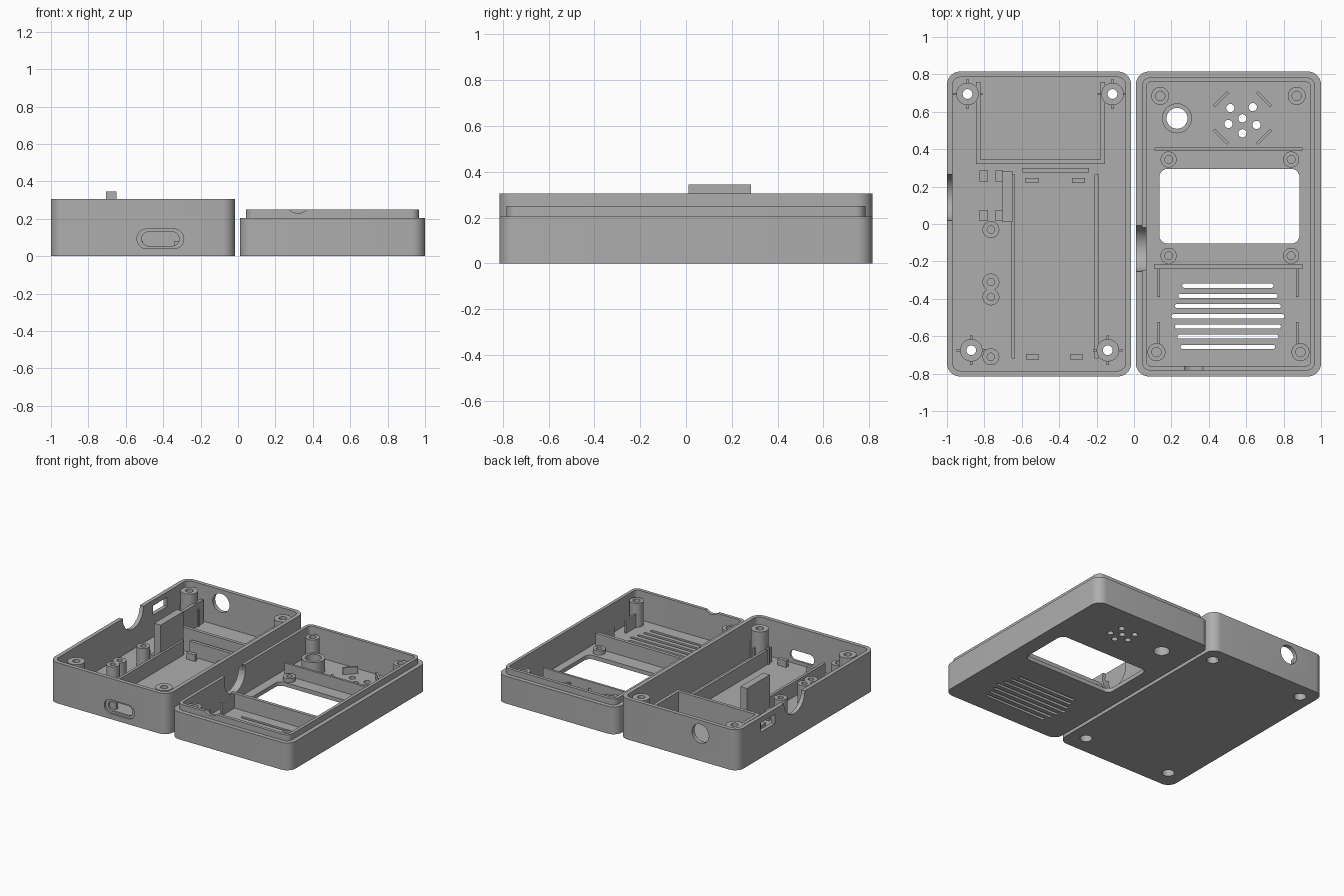
import bpy, bmesh, math
from mathutils import Matrix, Vector

if "Cube" in bpy.data.objects:
    bpy.data.objects.remove(bpy.data.objects["Cube"])

grey = bpy.data.materials.new("matte_grey")
grey.diffuse_color = (0.42, 0.42, 0.42, 1)
grey.use_nodes = True
grey.node_tree.nodes["Principled BSDF"].inputs["Base Color"].default_value = grey.diffuse_color
FLOOR = 0.03


def finish(name, bm):
    bmesh.ops.recalc_face_normals(bm, faces=bm.faces)
    me = bpy.data.meshes.new(name)
    bm.to_mesh(me)
    bm.free()
    me.materials.append(grey)
    ob = bpy.data.objects.new(name, me)
    bpy.context.collection.objects.link(ob)
    return ob


def prism(name, pts, lo, hi, axis="z"):
    """Extrude a 2D outline along an axis; x uses (y, z), y uses (x, z)."""
    place = {"z": lambda a, b, c: (a, b, c), "x": lambda a, b, c: (c, a, b),
             "y": lambda a, b, c: (a, c, b)}[axis]
    bm = bmesh.new()
    f = bm.faces.new([bm.verts.new(place(a, b, lo)) for a, b in pts])
    r = bmesh.ops.extrude_face_region(bm, geom=[f])
    vs = [g for g in r["geom"] if isinstance(g, bmesh.types.BMVert)]
    bmesh.ops.translate(bm, verts=vs, vec=Vector(place(0, 0, hi - lo)))
    return finish(name, bm)


def rounded(x0, x1, y0, y1, r, n=8):
    pts = []
    for k, (cx, cy) in enumerate([(x1 - r, y1 - r), (x0 + r, y1 - r), (x0 + r, y0 + r), (x1 - r, y0 + r)]):
        for i in range(n + 1):
            a = math.pi / 2 * (k + i / n)
            p = (cx + r * math.cos(a), cy + r * math.sin(a))
            if not pts or math.dist(p, pts[-1]) > 1e-5:
                pts.append(p)
    if math.dist(pts[0], pts[-1]) < 1e-5:
        pts.pop()
    return pts


def circle(cx, cy, r, n=40):
    return [(cx + r * math.cos(2 * math.pi * i / n), cy + r * math.sin(2 * math.pi * i / n)) for i in range(n)]


def box(name, x0, x1, y0, y1, z1, z0=FLOOR - 0.005):
    return prism(name, [(x0, y0), (x1, y0), (x1, y1), (x0, y1)], z0, z1)


def lathe(name, x, y, profile, n=32):
    """Closed ring of (radius, height) points turned around a vertical axis."""
    bm = bmesh.new()
    rings = []
    for i in range(n):
        a = 2 * math.pi * i / n
        rings.append([bm.verts.new((x + r * math.cos(a), y + r * math.sin(a), z)) for r, z in profile])
    m = len(profile)
    for i in range(n):
        p, q = rings[i], rings[(i + 1) % n]
        for j in range(m):
            bm.faces.new((p[j], q[j], q[(j + 1) % m], p[(j + 1) % m]))
    return finish(name, bm)


def tube(name, x, y, ro, ri, z1, z0=FLOOR - 0.005):
    return lathe(name, x, y, [(ri, z0), (ro, z0), (ro, z1), (ri, z1)])


def cut(ob, cutters):
    for c in cutters:
        m = ob.modifiers.new("cut", "BOOLEAN")
        m.operation, m.solver, m.object = "DIFFERENCE", "EXACT", c
        me = bpy.data.meshes.new_from_object(ob.evaluated_get(bpy.context.evaluated_depsgraph_get()))
        ob.modifiers.clear()
        ob.data = me
        bpy.data.objects.remove(c)


# ---- Base shell ----
X0, X1, Y = -1.0, -0.015, 0.815
base = prism("base_shell", rounded(X0, X1, -Y, Y, 0.07), 0, 0.305)
corner_posts = [(-0.89, 0.695), (-0.115, 0.695), (-0.87, -0.675), (-0.14, -0.675)]
cutters = [
    prism("cavity", rounded(X0 + 0.03, X1 - 0.03, -Y + 0.03, Y - 0.03, 0.042), FLOOR, 0.5),
    prism("port_recess", rounded(-0.54, -0.29, 0.04, 0.145, 0.052), -0.9, -Y + 0.014, "y"),
    prism("port_slot", rounded(-0.515, -0.315, 0.055, 0.13, 0.037), -0.9, -0.75, "y"),
    prism("back_hole", circle(-0.69, 0.205, 0.07), 0.75, 0.9, "y"),
    prism("side_notch", circle(0.142, 0.305, 0.123), -1.1, -0.95, "x"),
    prism("side_slot", [(0.375, 0.195), (0.545, 0.195), (0.545, 0.265), (0.375, 0.265)], -1.1, -0.95, "x"),
]
cutters += [prism("screw_hole", circle(x, y, 0.042, 32), -0.1, 0.1) for x, y in corner_posts]
cut(base, cutters)

# Screw posts with counterbores and small ribs
for x, y in corner_posts:
    lathe("corner_post", x, y, [(0.042, 0.0), (0.06, 0.025), (0.06, 0.28), (0.026, 0.28),
                                (0.026, 0.12), (0.042, 0.12)])
    for dx, dy in [(1, 0), (-1, 0), (0, 1), (0, -1)]:
        cx, cy = x + dx * 0.066, y + dy * 0.066
        hx, hy = (0.013, 0.006) if dx else (0.006, 0.013)
        box("post_rib", cx - hx, cx + hx, cy - hy, cy + hy, 0.16)

# Board standoffs
for y in (-0.03, -0.31, -0.39, -0.71):
    tube("standoff", -0.765, y, 0.045, 0.02, 0.175)

# Battery bay wall
prism("battery_bay", [(-0.845, 0.76), (-0.845, 0.32), (-0.155, 0.32), (-0.155, 0.76),
                      (-0.18, 0.76), (-0.18, 0.345), (-0.82, 0.345), (-0.82, 0.76)], 0.025, 0.205)

# Board rails, stop bar, clips
for x in (-0.645, -0.2):
    box("board_rail", x - 0.01, x + 0.01, -0.72, 0.265, 0.14)
box("stop_bar", -0.595, -0.24, 0.275, 0.30, 0.14)
for x, y in [(-0.545, 0.232), (-0.297, 0.232), (-0.542, -0.712), (-0.307, -0.712)]:
    box("board_clip", x - 0.035, x + 0.035, y - 0.013, y + 0.013, 0.08)

# Tall support plate and pegs
box("support_plate", -0.705, -0.65, 0.012, 0.283, 0.345)
for y in (0.045, 0.257):
    box("switch_peg", -0.825, -0.78, y - 0.029, y + 0.029, 0.1)
    box("switch_peg", -0.74, -0.70, y - 0.029, y + 0.029, 0.1)

# ---- Lid shell ----
L0, L1 = 0.01, 1.0
lid = prism("lid_shell", rounded(L0, L1, -Y, Y, 0.07), 0, 0.205)
lip = prism("lid_lip", rounded(L0 + 0.032, L1 - 0.032, -Y + 0.032, Y - 0.032, 0.045), 0.2, 0.25)


def lid_cavity():
    return prism("cavity", rounded(L0 + 0.056, L1 - 0.056, -Y + 0.056, Y - 0.056, 0.025), FLOOR, 0.5)


def lid_notch():
    return prism("side_notch", circle(-0.132, 0.205, 0.123), -0.05, 0.1, "x")


cut(lip, [lid_cavity(), lid_notch(), prism("cable_notch", circle(0.32, 0.30, 0.07), -0.9, -0.7, "y")])
cutters = [lid_cavity(), lid_notch(),
           prism("window", rounded(0.135, 0.885, -0.105, 0.295, 0.045), -0.1, 0.1),
           prism("button_hole", circle(0.23, 0.565, 0.056), -0.1, 0.1)]
for x, y in [(0.515, 0.62), (0.635, 0.625), (0.58, 0.565), (0.505, 0.535), (0.655, 0.53), (0.58, 0.485)]:
    cutters.append(prism("sound_hole", circle(x, y, 0.022, 24), -0.1, 0.1))
# Vent grille slots
for i, half in enumerate((0.245, 0.265, 0.283, 0.303, 0.283, 0.27, 0.253)):
    y = -0.33 - 0.0545 * i
    cutters.append(prism("vent_slot", rounded(0.502 - half, 0.502 + half, y - 0.011, y + 0.011, 0.0105, 4), -0.1, 0.1))
cut(lid, cutters)

# Lid bosses and button ring
for x, y in [(0.14, 0.685), (0.87, 0.685), (0.12, -0.685), (0.89, -0.685)]:
    tube("lid_post", x, y, 0.048, 0.025, 0.21)
for x in (0.185, 0.84):
    for y in (0.345, -0.17):
        tube("screen_boss", x, y, 0.043, 0.021, 0.06)
tube("button_ring", 0.23, 0.565, 0.08, 0.056, 0.125, 0.02)

# Lid cross walls and vent ribs
box("upper_cross_wall", 0.11, 0.9, 0.393, 0.41, 0.12)
box("lower_cross_wall", 0.11, 0.9, -0.24, -0.215, 0.14)
for x in (0.132, 0.872):
    box("module_rib", x - 0.007, x + 0.007, -0.39, -0.235, 0.13)
    box("module_rib", x - 0.007, x + 0.007, -0.645, -0.525, 0.13)

# Speaker retaining ribs, tangent to the speaker
for sx in (1, -1):
    for sy in (1, -1):
        c = Vector((0.58 + sx * 0.115, 0.567 + sy * 0.1))
        t = Vector((1, -sx * sy)).normalized() * 0.053
        n = Vector((sx, sy)).normalized() * 0.008
        prism("speaker_rib", [c + t + n, c - t + n, c - t - n, c + t - n], 0.025, 0.08)

# Smooth round walls, keep hard edges
bpy.ops.object.select_all(action="SELECT")
bpy.context.view_layer.objects.active = base
bpy.ops.object.shade_smooth_by_angle(angle=math.radians(30))
